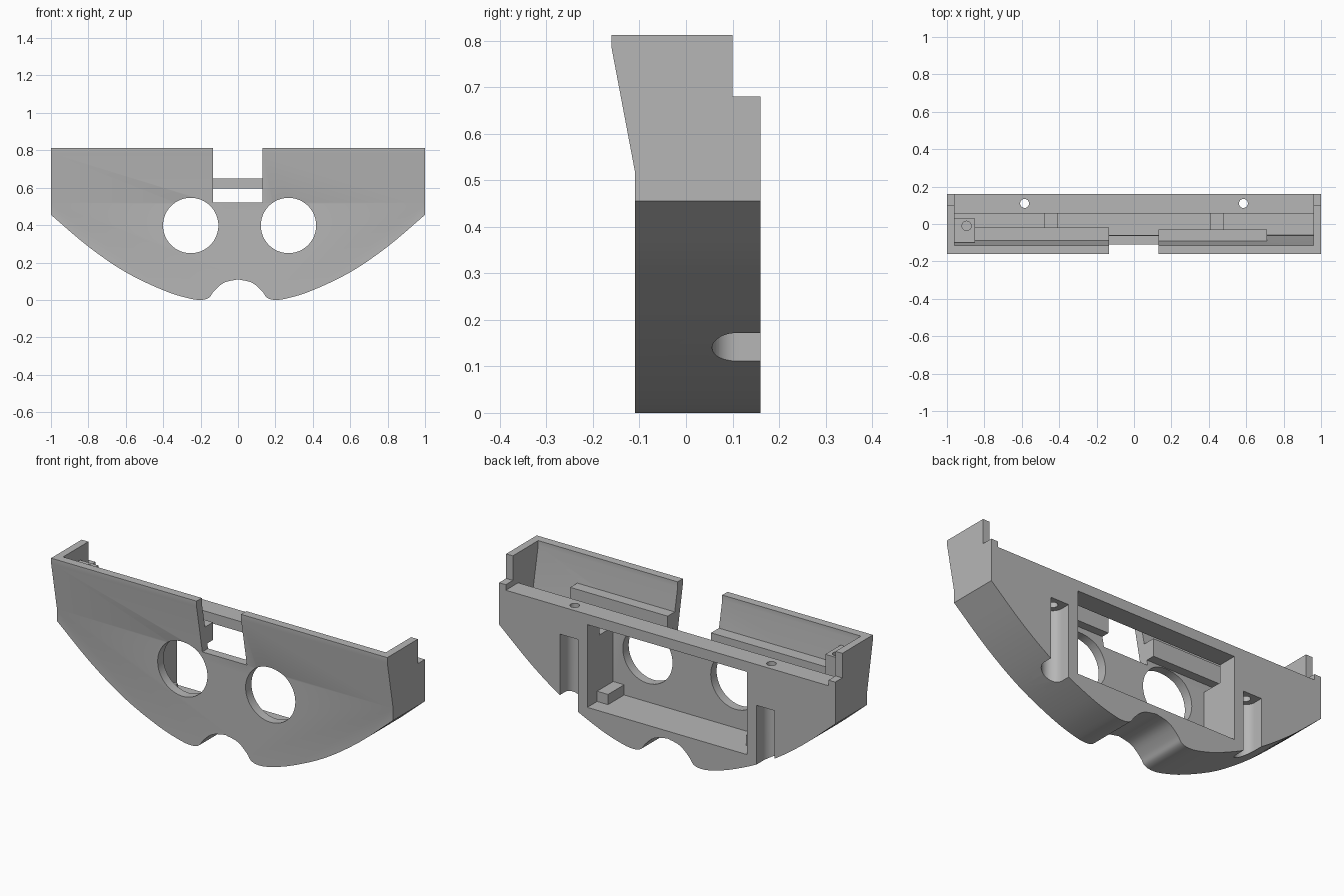
import bpy, bmesh, math
from mathutils import Vector

cube = bpy.data.objects.get("Cube")
if cube:
    bpy.data.objects.remove(cube, do_unlink=True)

grey = bpy.data.materials.new("plain grey")
grey.use_nodes = True
grey.diffuse_color = (0.47, 0.47, 0.47, 1)
grey.node_tree.nodes["Principled BSDF"].inputs["Base Color"].default_value = (0.47, 0.47, 0.47, 1)


def prism(name, pts, axis, lo, hi):
    """Extrude a closed 2D outline along one axis."""
    place = {"X": lambda a, b, t: (t, a, b),
             "Y": lambda a, b, t: (a, t, b),
             "Z": lambda a, b, t: (a, b, t)}[axis]
    bm = bmesh.new()
    rings = [[bm.verts.new(place(a, b, t)) for a, b in pts] for t in (lo, hi)]
    n = len(pts)
    for ring in rings:
        bm.faces.new(ring)
    for i in range(n):
        j = (i + 1) % n
        bm.faces.new((rings[0][i], rings[0][j], rings[1][j], rings[1][i]))
    bmesh.ops.recalc_face_normals(bm, faces=bm.faces)
    mesh = bpy.data.meshes.new(name)
    bm.to_mesh(mesh)
    bm.free()
    mesh.materials.append(grey)
    ob = bpy.data.objects.new(name, mesh)
    bpy.context.collection.objects.link(ob)
    return ob


def box(name, x, y, z):
    return prism(name, [(x[0], y[0]), (x[1], y[0]), (x[1], y[1]), (x[0], y[1])], "Z", *z)


def arc(cx, cy, r, start=0, sweep=360, n=48):
    count = n if sweep == 360 else n + 1
    return [(cx + r * math.cos(math.radians(start + sweep * i / n)),
             cy + r * math.sin(math.radians(start + sweep * i / n))) for i in range(count)]


def combine(target, tool, operation="DIFFERENCE"):
    """Apply a boolean and discard the tool."""
    mod = target.modifiers.new("cut", "BOOLEAN")
    mod.operation, mod.solver, mod.object = operation, "EXACT", tool
    bpy.context.view_layer.objects.active = target
    bpy.ops.object.modifier_apply(modifier=mod.name)
    bpy.data.objects.remove(tool, do_unlink=True)


def smooth_path(pts, steps=4):
    """Catmull-Rom curve through the points."""
    p = [Vector(q) for q in pts]
    p = [2 * p[0] - p[1]] + p + [2 * p[-1] - p[-2]]
    out = []
    for a, b, c, d in zip(p, p[1:], p[2:], p[3:]):
        for i in range(steps):
            t = i / steps
            out.append(0.5 * (2 * b + (c - a) * t + (2 * a - 5 * b + 4 * c - d) * t * t
                              + (3 * b - a - 3 * c + d) * t ** 3))
    return [tuple(q) for q in out]


# Curved lower edge with the central arch, mirrored about x = 0
half = smooth_path([(1, .455), (.8, .285), (.6, .148), (.4, .052), (.27, .01), (.2, 0),
                    (.155, .012), (.13, .045), (.075, .092), (0, .11)])
outline = [(1, .812)] + half + [(0, .11)] + [(-x, z) for x, z in reversed(half)] + [(-1, .812)]
body = prism("visor_body", outline, "Y", -.3, .3)

# Side profile: leaning brow at the front, step at the back
combine(body, prism("side_profile", [(-.11, -.1), (.16, -.1), (.16, .68), (.1, .68), (.1, .812),
                                     (-.16, .812), (-.16, .785), (-.11, .52)],
                    "X", -1.2, 1.2), "INTERSECT")

# Open trough behind the brow, leaving the rear bar and end walls
combine(body, prism("trough", [(-.06, .5), (.055, .5), (.055, .65), (.25, .65), (.25, .95),
                               (-.115, .95), (-.115, .785), (-.062, .52)], "X", -.96, .96))

# Rear window and nose notch
combine(body, box("rear_window", (-.475, .475), (-.06, .25), (.15, .595)))
combine(body, box("notch", (-.135, .13), (-.3, 0), (.52, 1)))

# Eye holes
for x in (-.253, .27):
    combine(body, prism("eye_hole", arc(x, .398, .148, n=64), "Y", -.25, 0))

# Rear screw channels and the bores above them
for x, top in ((.585, .5), (-.585, .43)):
    slot = arc(x, .11, .054, 180, 180, 20) + [(x + .054, .25), (x - .054, .25)]
    combine(body, prism("channel", slot, "Z", -.1, top))
    combine(body, prism("bore", arc(x, .11, .024, n=24), "Z", top - .05, .8))

# Rails on the inside of the brow
rail_left = box("rail_left", (.13, .71), (-.09, -.03), (.58, .66))
rail_right = box("rail_right", (-.855, -.135), (-.088, -.02), (.55, .645))

# Drilled corner post
post = box("corner_post", (-.97, -.85), (-.1, .03), (.49, .74))
combine(post, prism("post_hole", arc(-.895, -.01, .025, n=24), "Z", .66, .8))

# Small stops on the window floor
stops = [box("floor_stop", x, (-.07, .077), (.14, .205)) for x in ((.41, .485), (-.485, -.41))]

for ob in [body, rail_left, rail_right, post] + stops:
    bpy.ops.object.select_all(action="DESELECT")
    ob.select_set(True)
    bpy.context.view_layer.objects.active = ob
    bpy.ops.object.shade_smooth_by_angle(angle=math.radians(25))
